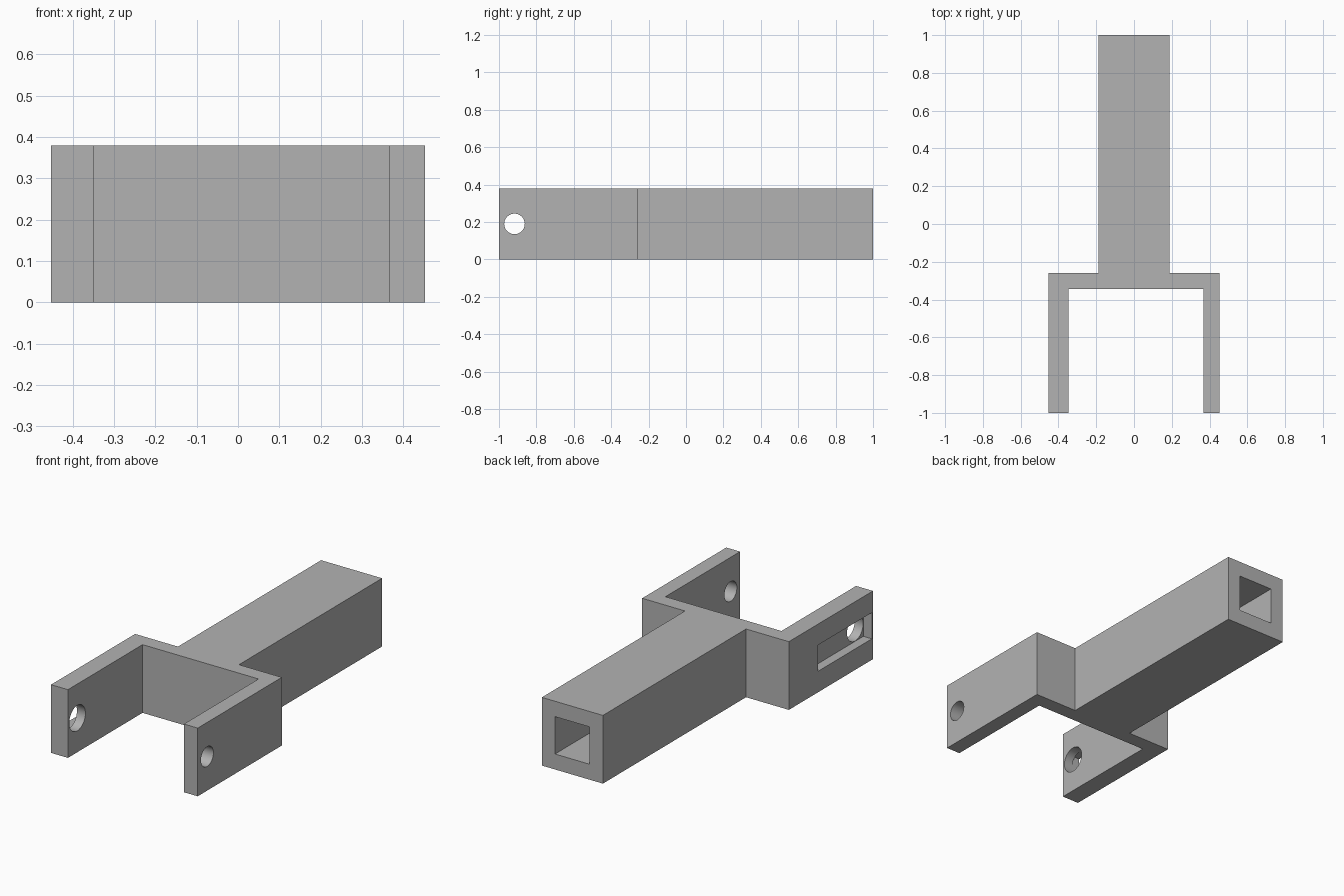
import bpy
import bmesh
from math import radians
from mathutils import Matrix, Vector

cube = bpy.data.objects.get("Cube")
if cube:
    bpy.data.objects.remove(cube, do_unlink=True)

HEIGHT = 0.38
MID = HEIGHT / 2

grey = bpy.data.materials.new("plain grey")
grey.use_nodes = True
colour = (0.45, 0.45, 0.45, 1)
grey.diffuse_color = colour
grey.node_tree.nodes["Principled BSDF"].inputs["Base Color"].default_value = colour


def finish(name, bm):
    bmesh.ops.recalc_face_normals(bm, faces=bm.faces)
    mesh = bpy.data.meshes.new(name)
    bm.to_mesh(mesh)
    bm.free()
    mesh.materials.append(grey)
    obj = bpy.data.objects.new(name, mesh)
    bpy.context.collection.objects.link(obj)
    return obj


def box(name, low, high):
    low, high = Vector(low), Vector(high)
    bm = bmesh.new()
    bmesh.ops.create_cube(bm, size=1, matrix=Matrix.Translation((low + high) / 2)
                          @ Matrix.Diagonal((*(high - low), 1)))
    return finish(name, bm)


def pin_hole(name, x, radius):
    bm = bmesh.new()
    bmesh.ops.create_cone(bm, cap_ends=True, segments=32, radius1=radius, radius2=radius,
                          depth=0.3, matrix=Matrix.Translation((x, -0.917, MID))
                          @ Matrix.Rotation(radians(90), 4, "Y"))
    return finish(name, bm)


# Fork and handle: one outline seen from above, extruded upward
outline = [(-0.452, -1), (-0.348, -1), (-0.348, -0.343), (0.367, -0.343),
           (0.367, -1), (0.452, -1), (0.452, -0.26), (0.188, -0.26),
           (0.188, 1), (-0.188, 1), (-0.188, -0.26), (-0.452, -0.26)]
bm = bmesh.new()
base = bm.faces.new([bm.verts.new((x, y, 0)) for x, y in outline])
top = bmesh.ops.extrude_face_region(bm, geom=[base])
bmesh.ops.translate(bm, vec=(0, 0, HEIGHT),
                    verts=[v for v in top["geom"] if isinstance(v, bmesh.types.BMVert)])
body = finish("fork_bracket", bm)

# Square socket in the handle, recess in the thicker prong, and pin holes
cutters = [
    box("socket_cutter", (-0.107, -0.26, MID - 0.104), (0.107, 1.1, MID + 0.104)),
    box("recess_cutter", (-0.6, -0.99, MID - 0.073), (-0.4, -0.515, MID + 0.073)),
    pin_hole("right_hole_cutter", -0.4, 0.071),
    pin_hole("left_hole_cutter", 0.41, 0.055),
]
bpy.ops.object.select_all(action="DESELECT")
bpy.context.view_layer.objects.active = body
body.select_set(True)
for cutter in cutters:
    cutter.hide_render = True
    cut = body.modifiers.new(cutter.name, "BOOLEAN")
    cut.operation = "DIFFERENCE"
    cut.solver = "EXACT"
    cut.object = cutter
    bpy.ops.object.modifier_apply(modifier=cut.name)
    bpy.data.objects.remove(cutter, do_unlink=True)

bpy.ops.object.shade_smooth_by_angle(angle=radians(30))
